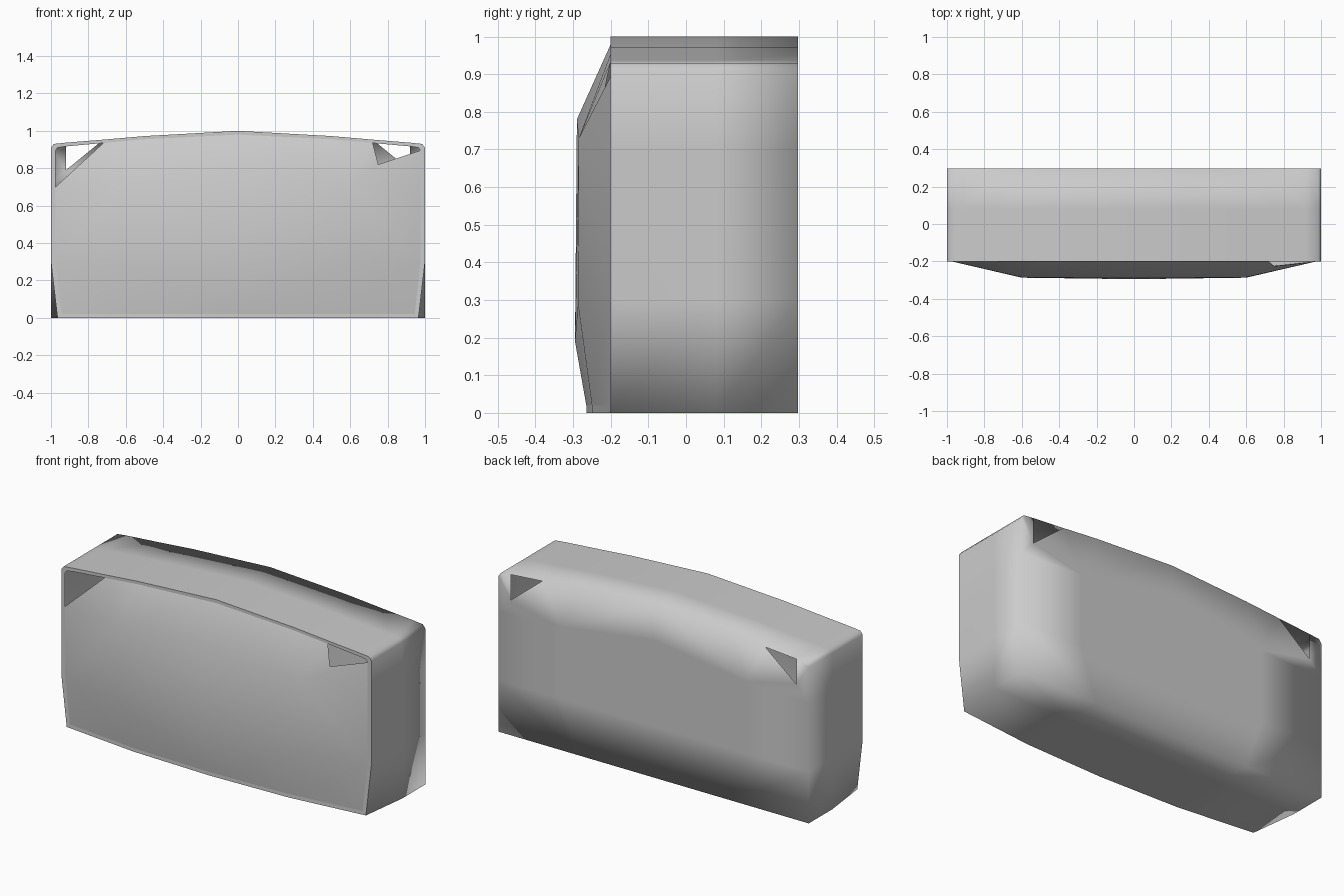
import bpy, bmesh

if "Cube" in bpy.data.objects:
    bpy.data.objects.remove(bpy.data.objects["Cube"])

# right half of the outer outline (x, z), bottom centre to top centre
OUTER = [(0, 0), (.5, 0), (1, 0), (1, .3), (1, .7), (1, .91), (.985, .93),
         (.92, .937), (.72, .953), (.5, .972), (0, 1)]
# right half of the opening inside the thin rim
INNER = [(0, .02), (.5, .02), (.945, .02), (.975, .3), (.975, .7), (.975, .895),
         (.965, .91), (.92, .917), (.72, .935), (.5, .955), (0, .98)]
N = len(OUTER)


def front_y(i):
    return {0: -.265, 1: -.25}.get(i, -.2)


class Builder:
    def __init__(self):
        self.bm = bmesh.new()
        self.cache = {}

    def v(self, x, y, z):
        key = (round(x, 4), round(y, 4), round(z, 4))
        if key not in self.cache:
            self.cache[key] = self.bm.verts.new(key)
        return self.cache[key]

    def face(self, pts, side=1):
        self.bm.faces.new([self.v(side * x, y, z) for x, y, z in pts])

    def strip(self, a, b):
        for s in (1, -1):
            for i in range(len(a) - 1):
                self.face([a[i], a[i + 1], b[i + 1], b[i]], s)

    def finish(self, name, inward=False):
        bm = self.bm
        bmesh.ops.recalc_face_normals(bm, faces=bm.faces)
        # orient by the most front- or back-facing face
        f = max(bm.faces, key=lambda q: abs(q.normal.y) * q.calc_area())
        outward = f.normal.y * f.calc_center_median().y > 0
        if outward == inward:
            bmesh.ops.reverse_faces(bm, faces=bm.faces)
        for f in bm.faces:
            f.smooth = True
        me = bpy.data.meshes.new(name)
        bm.to_mesh(me)
        bm.free()
        ob = bpy.data.objects.new(name, me)
        bpy.context.collection.objects.link(ob)
        return ob


front = [(.965 if i == 2 else x, front_y(i), z) for i, (x, z) in enumerate(OUTER)]
mid = [(x, .08, z) for x, z in OUTER]
back = [(x, .297, z) for x, z in OUTER]
opening = [(x, front_y(i), z) for i, (x, z) in enumerate(INNER)]

# casing: walls plus back panel with notched upper corners
b = Builder()
b.strip(front, mid)
b.strip(mid, back)
p0, p1, p2, p3 = (0, .297, .3), (.6, .297, .3), (.6, .297, .72), (0, .297, .8)
q = (.92, .297, .79)
B = back
for s in (1, -1):
    for f in ([B[0], B[1], p1, p0], [B[1], B[2], B[3], p1], [B[3], B[4], p2, p1],
              [p0, p1, p2, p3], [p2, B[9], B[10], p3], [p2, B[8], B[9]],
              [p2, B[4], q, B[8]], [B[4], B[5], B[6], B[7], q]):
        b.face(f, s)
b.finish("casing")

# thin rim around the front opening
b = Builder()
b.strip(front, opening)
b.finish("front_rim")

# bulging front panel, open at the upper corners
b = Builder()
F = opening
l0, l1, h1, h0 = (0, -.295, .19), (.6, -.287, .29), (.6, -.285, .73), (0, -.29, .78)
notch = (.75, -.225, .82)
for s in (1, -1):
    for f in ([F[0], F[1], l1, l0], [F[1], F[2], F[3], l1], [F[3], F[4], h1, l1],
              [l0, l1, h1, h0], [h1, F[9], F[10], h0], [h1, F[8], F[9]]):
        b.face(f, s)
b.face([h1, F[4], F[8]], -1)
b.face([h1, F[4], F[5], notch])
b.face([h1, notch, F[8]])
b.finish("front_panel", inward=True)
